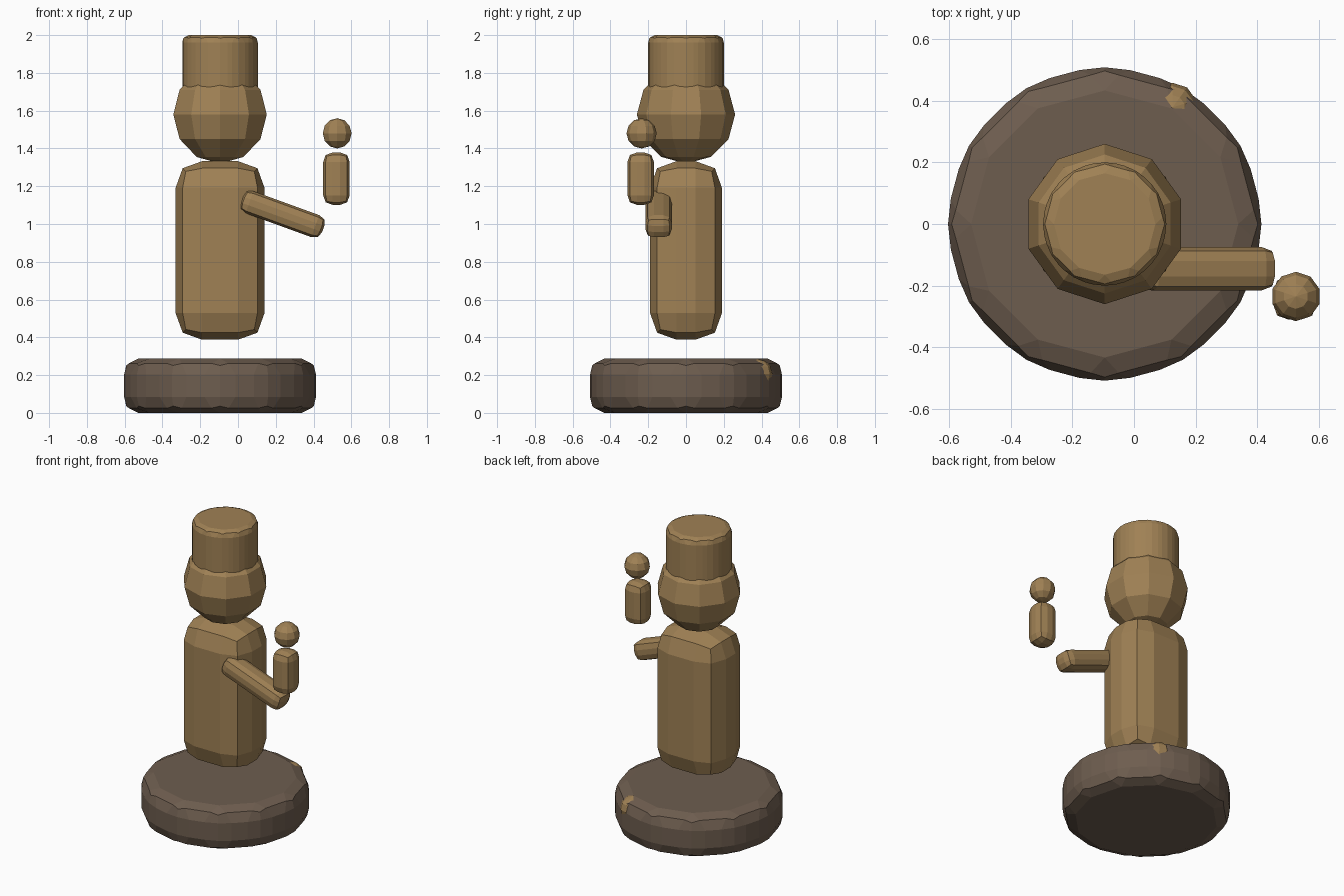
import bpy
import math

if "Cube" in bpy.data.objects:
    bpy.data.objects.remove(bpy.data.objects["Cube"], do_unlink=True)


def material(name, rgb):
    m = bpy.data.materials.new(name)
    m.use_nodes = True
    m.diffuse_color = (*rgb, 1)
    m.node_tree.nodes["Principled BSDF"].inputs["Base Color"].default_value = (*rgb, 1)
    return m


TAN = material("tan wood", (0.35, 0.22, 0.09))
BROWN = material("dark brown wood", (0.155, 0.11, 0.078))
AXIS_X = -0.095  # the figure stands left of centre, its arm reaches right


def finish(name, mat, bevel=0.0, profile=0.5):
    ob = bpy.context.object
    ob.name = ob.data.name = name
    ob.data.materials.append(mat)
    if bevel:
        mod = ob.modifiers.new("soft edges", 'BEVEL')
        mod.width = bevel
        mod.segments = 2
        mod.profile = profile
        mod.limit_method = 'NONE'
    return ob


def soft_box(name, loc, size, bevel, tilt=0.0):
    bpy.ops.mesh.primitive_cube_add(size=1, location=loc)
    ob = bpy.context.object
    for v in ob.data.vertices:
        v.co = [c * s for c, s in zip(v.co, size)]
    ob.rotation_euler.y = math.radians(tilt)
    return finish(name, TAN, bevel, 0.54)


def soft_disc(name, mat, radius, bottom, top, bevel):
    bpy.ops.mesh.primitive_cylinder_add(vertices=12, radius=radius, depth=top - bottom,
                                        location=(AXIS_X, 0, (top + bottom) / 2))
    return finish(name, mat, bevel)


def ball(name, loc, radius):
    bpy.ops.mesh.primitive_uv_sphere_add(segments=10, ring_count=6, radius=radius, location=loc)
    ob = finish(name, TAN)
    ob.rotation_euler.z = math.radians(90)  # a corner points front and back
    top = max(ob.data.vertices, key=lambda v: v.co.y)
    if abs(top.co.x) < 0.01 * radius:
        ob.rotation_euler.z = 0
    return ob


# Base and main figure
soft_disc("base", BROWN, 0.521, 0, 0.287, 0.085)
soft_box("body", (AXIS_X, 0, 0.86), (0.47, 0.38, 0.945), 0.14)
ball("head", (AXIS_X, 0, 1.58), 0.26)
soft_disc("hat", TAN, 0.206, 1.68, 2.0, 0.04)

# Raised left arm
soft_box("upper_arm", (0.235, -0.145, 1.052), (0.46, 0.14, 0.124), 0.045, 20)
soft_box("forearm", (0.521, -0.24, 1.24), (0.14, 0.14, 0.277), 0.05)
ball("left_hand", (0.525, -0.235, 1.48), 0.08)

# Bead sunk into the rear edge of the base
ball("sunken_bead", (0.125, 0.378, 0.206), 0.08)
